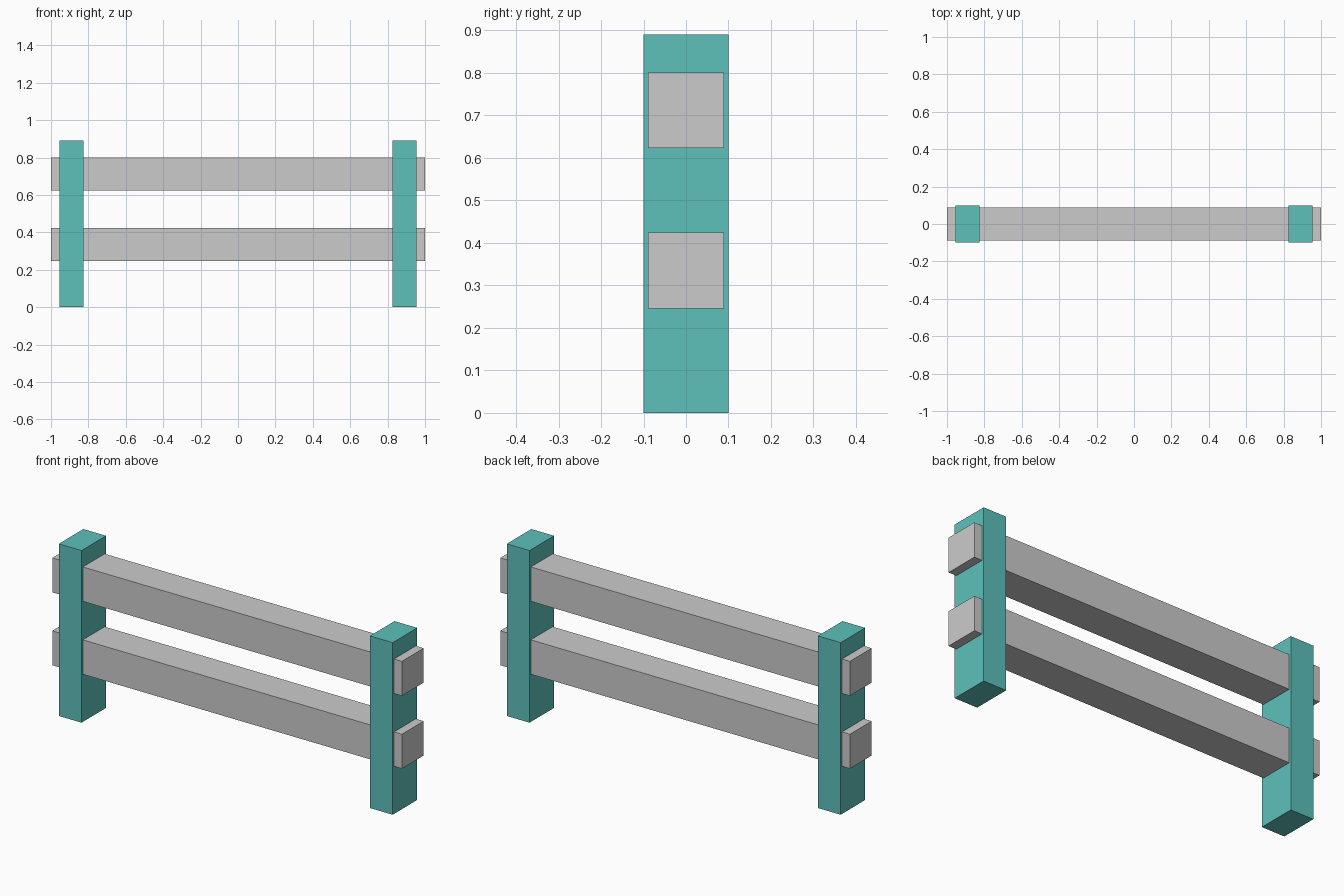
import bpy

if "Cube" in bpy.data.objects:
    bpy.data.objects.remove(bpy.data.objects["Cube"])

teal = bpy.data.materials.new("teal_paint")
teal.diffuse_color = (0.11, 0.53, 0.50, 1)
teal.use_nodes = True
teal.node_tree.nodes["Principled BSDF"].inputs["Base Color"].default_value = teal.diffuse_color


def box(name, center, size, material=None):
    bpy.ops.mesh.primitive_cube_add(size=1, location=center)
    obj = bpy.context.object
    obj.name = name
    obj.scale = size
    bpy.ops.object.transform_apply(location=False, rotation=False, scale=True)
    if material:
        obj.data.materials.append(material)
    return obj


# Upright posts
POST_HEIGHT = 0.89
for side, x in (("left", -0.89), ("right", 0.89)):
    box(f"{side}_post", (x, 0, POST_HEIGHT / 2), (0.13, 0.20, POST_HEIGHT), teal)

# Horizontal rails passing through the posts
for level, z in (("lower", 0.335), ("upper", 0.712)):
    box(f"{level}_rail", (0, 0, z), (2.0, 0.178, 0.178))
